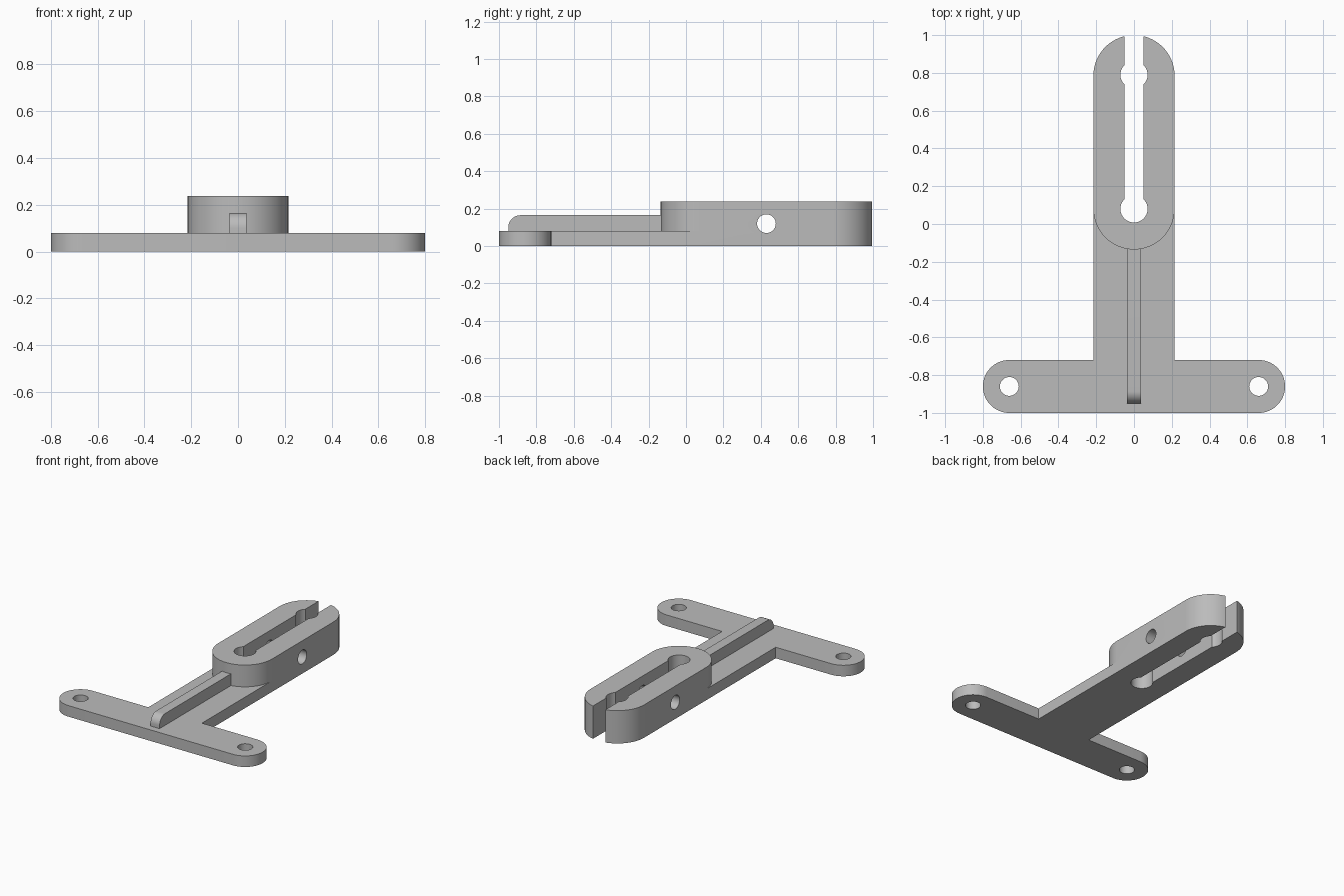
import bpy, bmesh, math
from mathutils import Matrix, Vector

cube = bpy.data.objects.get("Cube")
if cube:
    bpy.data.objects.remove(cube, do_unlink=True)

grey = bpy.data.materials.new("plain grey")
grey.use_nodes = True
colour = (0.5, 0.5, 0.5, 1)
grey.diffuse_color = colour
grey.node_tree.nodes["Principled BSDF"].inputs["Base Color"].default_value = colour

SEG = 32
BASE_H, CLAMP_H, RIB_H = 0.08, 0.238, 0.165
BAR_Y, BAR_R, BAR_X = -0.86, 0.14, 0.66
CLAMP_R, CLAMP_Y0, CLAMP_Y1 = 0.215, 0.08, 0.785
SLOT_W = 0.05


def arc(cx, cy, r, start, end, n=SEG):
    steps = [math.radians(start + (end - start) * i / n) for i in range(n + 1)]
    return [(cx + r * math.cos(a), cy + r * math.sin(a)) for a in steps]


def prism(name, outline, low, high, matrix=Matrix()):
    """Extrude a closed outline from low to high, then place it."""
    bm = bmesh.new()
    face = bm.faces.new([bm.verts.new((x, y, low)) for x, y in outline])
    top = bmesh.ops.extrude_face_region(bm, geom=[face])["geom"]
    moved = [v for v in top if isinstance(v, bmesh.types.BMVert)]
    bmesh.ops.translate(bm, verts=moved, vec=(0, 0, high - low))
    bm.transform(matrix)
    bmesh.ops.recalc_face_normals(bm, faces=bm.faces)
    mesh = bpy.data.meshes.new(name)
    bm.to_mesh(mesh)
    bm.free()
    mesh.materials.append(grey)
    obj = bpy.data.objects.new(name, mesh)
    bpy.context.collection.objects.link(obj)
    return obj


def circle(cx, cy, r):
    return arc(cx, cy, r, 0, 360)[:-1]


def combine(target, other, operation):
    bpy.context.view_layer.objects.active = target
    mod = target.modifiers.new(operation.lower(), "BOOLEAN")
    mod.operation, mod.solver, mod.object = operation, "EXACT", other
    bpy.ops.object.modifier_apply(modifier=mod.name)
    bpy.data.objects.remove(other, do_unlink=True)


# T-shaped mounting plate with rounded ends
inner_y = BAR_Y + BAR_R
plate = (arc(-BAR_X, BAR_Y, BAR_R, 90, 270) + arc(BAR_X, BAR_Y, BAR_R, -90, 90)
         + [(CLAMP_R, inner_y), (CLAMP_R, CLAMP_Y0),
            (-CLAMP_R, CLAMP_Y0), (-CLAMP_R, inner_y)])
bracket = prism("bracket", plate, 0, BASE_H)

# Tall rounded clamp block
block = arc(0, CLAMP_Y0, CLAMP_R, 180, 360) + arc(0, CLAMP_Y1, CLAMP_R, 0, 180)
combine(bracket, prism("clamp_block", block, 0, CLAMP_H), "UNION")

# Stiffening rib with a rounded nose, drawn in the YZ plane
nose = 0.065
rib = [(-0.1, 0.04), (-0.1, RIB_H)] + arc(-0.95 + nose, RIB_H - nose, nose, 90, 180, 12)
rib.append((-0.95, 0.04))
to_yz = Matrix(((0, 0, 1, 0), (1, 0, 0, 0), (0, 1, 0, 0), (0, 0, 0, 1)))
combine(bracket, prism("rib", rib, -0.036, 0.036, to_yz), "UNION")

# Open slot with round reliefs, all cut as one keyhole outline
r = 0.072
a = math.degrees(math.asin(SLOT_W / r))
half = arc(0, CLAMP_Y0, r, -90, 90 - a) + arc(0, 0.79, r, -90 + a, 90 - a, 16)
half.append((SLOT_W, 1.2))
slot = half + [(-x, y) for x, y in reversed(half[1:])]
combine(bracket, prism("slot_cutter", slot, -0.1, 0.4), "DIFFERENCE")

# Screw holes in the plate and the cross hole through the clamp
for side in (-1, 1):
    hole = circle(side * BAR_X, BAR_Y, 0.05)
    combine(bracket, prism("screw_hole_cutter", hole, -0.1, 0.4), "DIFFERENCE")
cross = circle(0.43, 0.12, 0.05)
combine(bracket, prism("cross_hole_cutter", cross, -0.5, 0.5, to_yz), "DIFFERENCE")

# Smooth the curved walls, keep the edges sharp
bpy.ops.object.select_all(action="DESELECT")
bracket.select_set(True)
bpy.context.view_layer.objects.active = bracket
bpy.ops.object.shade_smooth_by_angle(angle=math.radians(30))
